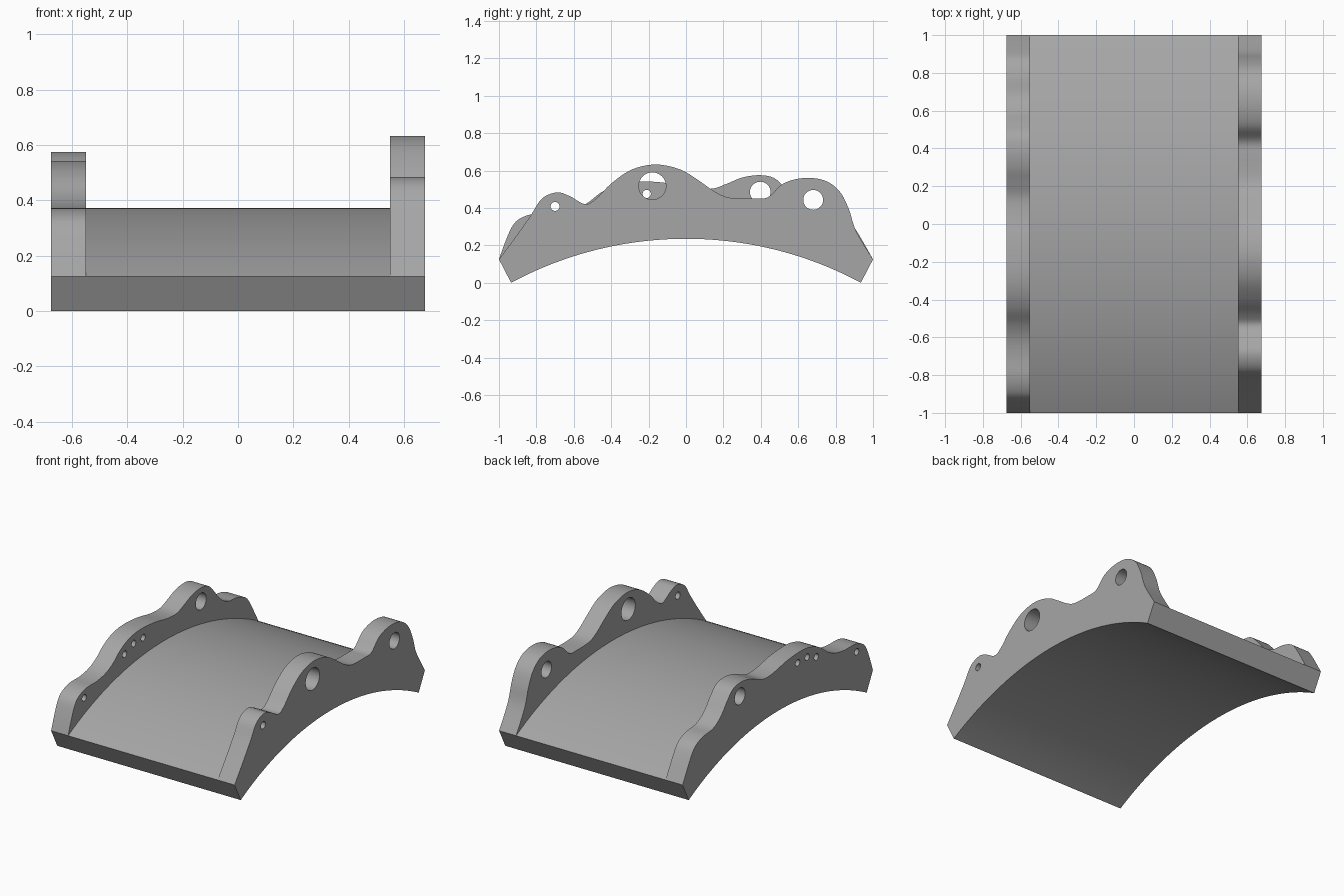
import bpy
import bmesh
import math
from mathutils import Vector, Matrix

default = bpy.data.objects.get("Cube")
if default:
    bpy.data.objects.remove(default, do_unlink=True)

HALF_WIDTH = 0.675
INNER = 0.55

grey = bpy.data.materials.new("mid grey")
grey.use_nodes = True
grey.diffuse_color = (0.38, 0.38, 0.38, 1)
grey.node_tree.nodes["Principled BSDF"].inputs["Base Color"].default_value = grey.diffuse_color


def arc(half, low, high, steps=40):
    """Circular arc in the y-z plane, from -half to +half."""
    rise = high - low
    radius = (half * half + rise * rise) / (2 * rise)
    spread = math.asin(half / radius)
    angles = [spread * (2 * i / steps - 1) for i in range(steps + 1)]
    return [(radius * math.sin(a), high - radius + radius * math.cos(a)) for a in angles]


def smooth_path(points, steps=5):
    """Catmull-Rom curve through the points."""
    p = [Vector(q) for q in points]
    p = [p[0]] + p + [p[-1]]
    out = []
    for a, b, c, d in zip(p, p[1:], p[2:], p[3:]):
        for i in range(steps):
            t = i / steps
            out.append(0.5 * (2 * b + (c - a) * t + (2 * a - 5 * b + 4 * c - d) * t * t
                              + (3 * b - a - 3 * c + d) * t ** 3))
    return out + [p[-1]]


def make_object(name, bm):
    bmesh.ops.recalc_face_normals(bm, faces=bm.faces)
    mesh = bpy.data.meshes.new(name)
    bm.to_mesh(mesh)
    bm.free()
    mesh.materials.append(grey)
    obj = bpy.data.objects.new(name, mesh)
    bpy.context.collection.objects.link(obj)
    return obj


def extrude_profile(name, top, x0, x1):
    """Solid between the shared underside arc and a top outline."""
    bm = bmesh.new()
    outline = arc(0.935, 0, 0.235) + list(reversed(top))
    face = bm.faces.new([bm.verts.new((x0, y, z)) for y, z in outline])
    grown = bmesh.ops.extrude_face_region(bm, geom=[face])["geom"]
    moved = [g for g in grown if isinstance(g, bmesh.types.BMVert)]
    bmesh.ops.translate(bm, verts=moved, vec=(x1 - x0, 0, 0))
    return make_object(name, bm)


def activate(obj):
    bpy.ops.object.select_all(action="DESELECT")
    obj.select_set(True)
    bpy.context.view_layer.objects.active = obj


def drill(obj, holes, x):
    """Cut round holes (y, z, radius) through a flange."""
    bm = bmesh.new()
    for y, z, r in holes:
        place = Matrix.Translation((x, y, z)) @ Matrix.Rotation(math.pi / 2, 4, "Y")
        bmesh.ops.create_cone(bm, cap_ends=True, segments=32, radius1=r, radius2=r,
                              depth=0.4, matrix=place)
    cutter = make_object("hole_cutter", bm)
    cutter.hide_render = True
    mod = obj.modifiers.new("holes", "BOOLEAN")
    mod.operation = "DIFFERENCE"
    mod.solver = "EXACT"
    mod.object = cutter
    activate(obj)
    bpy.ops.object.modifier_apply(modifier=mod.name)
    bpy.data.objects.remove(cutter, do_unlink=True)


# Arched plate between the flanges
plate = extrude_profile("arched_plate", arc(1, 0.125, 0.372), -INNER, INNER)

# Wavy flange on the left side
left_top = smooth_path([
    (-1, 0.125), (-0.9, 0.26), (-0.83, 0.36), (-0.77, 0.45), (-0.69, 0.483),
    (-0.62, 0.462), (-0.54, 0.42), (-0.48, 0.45), (-0.4, 0.53), (-0.29, 0.605),
    (-0.16, 0.632), (-0.03, 0.605), (0.07, 0.545), (0.15, 0.49), (0.23, 0.455),
    (0.36, 0.45), (0.44, 0.458), (0.52, 0.53), (0.63, 0.56), (0.74, 0.547),
    (0.82, 0.49), (0.87, 0.395), (0.91, 0.275), (1, 0.125)])
left_flange = extrude_profile("left_flange", left_top, INNER, HALF_WIDTH)
drill(left_flange, [(-0.7, 0.408, 0.024), (-0.18, 0.517, 0.073), (0.68, 0.443, 0.053)], 0.61)

# Wavy flange on the right side
right_top = smooth_path([
    (-1, 0.125), (-0.96, 0.235), (-0.92, 0.315), (-0.87, 0.352), (-0.8, 0.37),
    (-0.7, 0.372), (-0.61, 0.388), (-0.53, 0.425), (-0.45, 0.485), (-0.36, 0.525),
    (-0.25, 0.542), (-0.1, 0.533), (0.04, 0.507), (0.14, 0.503), (0.22, 0.53),
    (0.3, 0.562), (0.39, 0.575), (0.47, 0.56), (0.53, 0.505), (0.6, 0.425),
    (0.68, 0.378), (0.78, 0.365), (0.86, 0.335), (0.91, 0.28), (1, 0.125)])
right_flange = extrude_profile("right_flange", right_top, -HALF_WIDTH, -INNER)
small_holes = [(y, z, 0.022) for y, z in
               [(-0.83, 0.312), (-0.405, 0.44), (-0.31, 0.475), (-0.21, 0.475)]]
drill(right_flange, small_holes + [(0.397, 0.485, 0.055)], -0.61)

# Smooth curved surfaces with sharp edges
for part in (plate, left_flange, right_flange):
    activate(part)
    bpy.ops.object.shade_smooth_by_angle(angle=math.radians(30))
